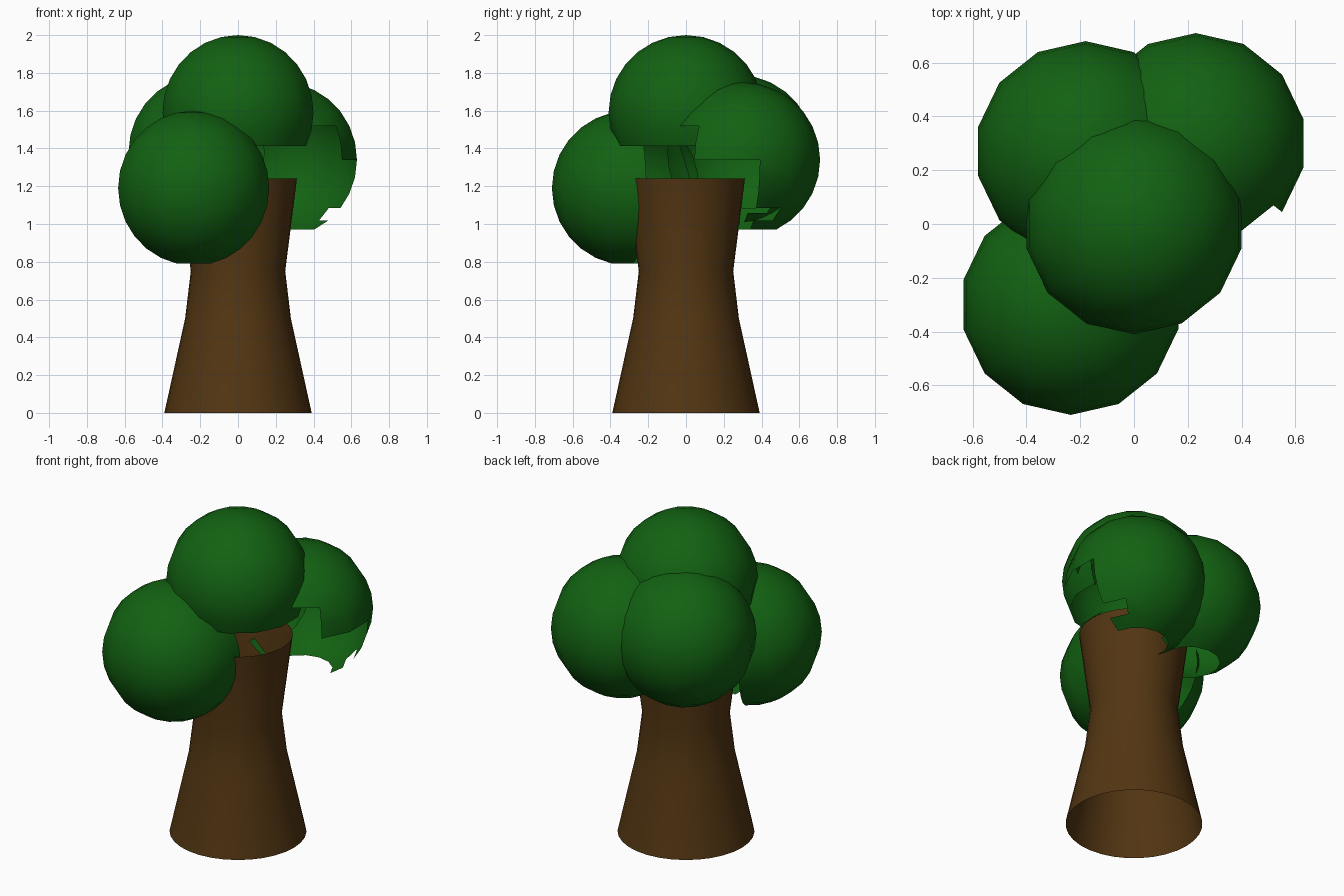
import bpy, bmesh, math
from mathutils import Vector

if "Cube" in bpy.data.objects:
    bpy.data.objects.remove(bpy.data.objects["Cube"])

N = 14          # segments and rings of each leaf ball
R = 0.41
TRUNK = [(0.39, 0), (0.28, 0.5), (0.25, 0.75), (0.312, 1.24)]


def material(name, color):
    m = bpy.data.materials.new(name)
    m.diffuse_color = (*color, 1)
    m.use_nodes = True
    m.node_tree.nodes["Principled BSDF"].inputs["Base Color"].default_value = m.diffuse_color
    return m


def make(name, bm, mat):
    me = bpy.data.meshes.new(name)
    bm.to_mesh(me)
    bm.free()
    me.materials.append(mat)
    for p in me.polygons:
        p.use_smooth = True
    ob = bpy.data.objects.new(name, me)
    bpy.context.collection.objects.link(ob)


bark = material("bark", (0.085, 0.036, 0.006))
leaf = material("leaf", (0.006, 0.12, 0.006))

# Trunk: open flared tube
bm = bmesh.new()
S = 32
rings = [[bm.verts.new((r * math.cos(2 * math.pi * i / S), r * math.sin(2 * math.pi * i / S), z))
          for i in range(S)] for r, z in TRUNK]
for a, b in zip(rings, rings[1:]):
    for i in range(S):
        j = (i + 1) % S
        bm.faces.new((a[i], a[j], b[j], b[i]))
make("trunk", bm, bark)


# Leaf balls: "keep" maps a segment to how many rings stay, counted from the top
def rows_all(seg):
    return 9


def rows_front_left(seg):
    return 0 if seg <= 3 else N - 1


def rows_back_right(seg):
    return {0: 10, 13: 7, 12: 7, 11: 5, 10: 5, 9: 5, 8: 5, 7: 5}.get(seg, 12)


def rows_back_left(seg):
    return 7 if seg >= 9 else 12


BALLS = {
    "leaves_top": (Vector((0, 0, 1.59)), rows_all),
    "leaves_front_left": (Vector((-0.235, -0.30, 1.19)), rows_front_left),
    "leaves_back_right": (Vector((0.23, 0.30, 1.34)), rows_back_right),
    "leaves_back_left": (Vector((-0.18, 0.27, 1.38)), rows_back_left),
}


def in_trunk(p):
    return p.z < 1.24 and math.hypot(p.x, p.y) < 0.25


def hidden(face, own):
    # Face lies wholly inside another ball or the trunk
    pts = [v.co for v in face.verts]
    if all(in_trunk(p) for p in pts):
        return True
    return any(n != own and all((p - c).length < R * 0.96 for p in pts)
               for n, (c, _) in BALLS.items())


for name, (c, keep) in BALLS.items():
    bm = bmesh.new()
    bmesh.ops.create_uvsphere(bm, u_segments=N, v_segments=N, radius=R)
    bmesh.ops.translate(bm, verts=bm.verts, vec=c)
    bmesh.ops.recalc_face_normals(bm, faces=bm.faces)
    doomed = []
    for f in bm.faces:
        d = f.calc_center_median() - c
        seg = int((math.atan2(d.y, d.x) % (2 * math.pi)) / (2 * math.pi / N))
        row = int(math.acos(d.z / d.length) / (math.pi / N))
        if row >= keep(seg) or hidden(f, name):
            doomed.append(f)
    bmesh.ops.delete(bm, geom=doomed, context='FACES')
    make(name, bm, leaf)
